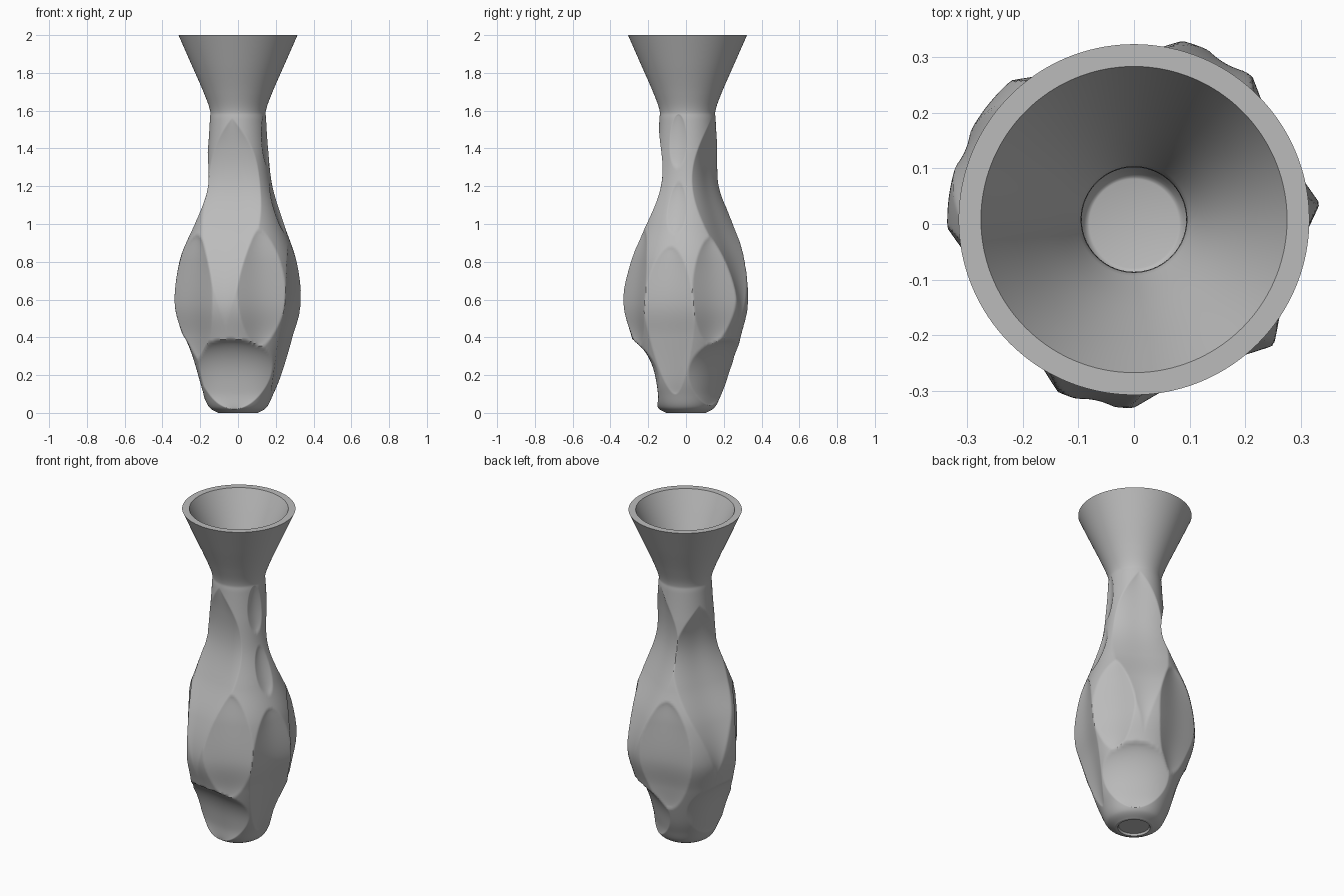
import bpy, bmesh, math

cube = bpy.data.objects.get("Cube")
if cube:
    bpy.data.objects.remove(cube, do_unlink=True)

SEGMENTS = 300
CENTRE_Y = 0.008

grey = bpy.data.materials.new("clay_grey")
grey.use_nodes = True
COLOUR = (0.5, 0.5, 0.5, 1)
grey.diffuse_color = COLOUR
grey.node_tree.nodes["Principled BSDF"].inputs["Base Color"].default_value = COLOUR


def smooth_path(points, steps):
    """Catmull-Rom curve through (radius, height) points."""
    pts = [points[0]] + points + [points[-1]]
    out = []
    for a, b, c, d in zip(pts, pts[1:], pts[2:], pts[3:]):
        for i in range(steps):
            t = i / steps
            out.append(tuple(
                0.5 * (2 * q + (r - p) * t + (2 * p - 5 * q + 4 * r - s) * t * t
                       + (3 * q - p - 3 * r + s) * t ** 3)
                for p, q, r, s in zip(a, b, c, d)))
    return out + [points[-1]]


def oval(s):
    return math.sqrt(max(0, 1 - (2 * s - 1) ** 2))


def leaf(s):
    """Narrow tail at the bottom, widest near the top."""
    return 0.87 * max(0, math.sin(math.pi * s ** 2.2)) ** 0.95 + 0.2 * math.sin(math.pi * s)


# Scoops: direction, half angle (degrees), bottom, top, depth factor, outline
scoops = [(d, 51, lo, hi, 0.36, leaf)
          for d, lo, hi in [(60, .42, 1.56), (157, .45, 1.47), (258, .43, 1.56)]]
scoops += [(53, 50, .04, .39, 0.24, oval), (172, 46, .08, .42, 0.11, oval),
           (262, 58, .02, .39, 0.29, oval)]
scoops += [(d, w, lo, hi, 0.37, oval)
           for d, w, lo, hi in [(28, 23, .36, .93), (103, 28, .27, .93), (214, 32, .28, .94),
                                (294, 25, .35, .97), (342, 25, .1, .88)]]
scoops += [(341, 18, 1.3, 1.58, 0.42, oval), (345, 14, .95, 1.22, 0.42, oval)]


def carve(radius, z, angle):
    """Radius left after the deepest scoop at this spot."""
    cut = 0
    for direction, half, low, high, factor, outline in scoops:
        if low < z < high:
            h = math.radians(half) * outline((z - low) / (high - low))
            gap = abs(math.remainder(angle - math.radians(direction), math.tau))
            if gap < h:
                cut = max(cut, factor * radius * h ** 1.3 * (1 - (gap / h) ** 2))
    return radius - cut


# Outer wall with a shallow recess under the foot, then flat rim, then hollow
foot = [(0.085, 0.012), (0.09, 0)]
body = smooth_path([(0.105, 0), (0.152, 0.03), (0.187, 0.1), (0.228, 0.2), (0.29, 0.4),
                    (0.335, 0.58), (0.31, 0.8), (0.243, 1.0), (0.182, 1.2), (0.159, 1.4),
                    (0.149, 1.55), (0.149, 1.605), (0.183, 1.7), (0.249, 1.85),
                    (0.315, 2.0)], 18)
inside = smooth_path([(0.275, 2.0), (0.215, 1.87), (0.145, 1.71), (0.095, 1.58)], 5)
inside += smooth_path([(0.095, 1.5), (0.1, 1.25), (0.16, 0.9), (0.2, 0.6), (0.14, 0.22),
                       (0.095, 0.08), (0.075, 0.06)], 5)
profile = foot + body + inside

bm = bmesh.new()
rings = []
for index, (radius, z) in enumerate(profile):
    outer = len(foot) <= index < len(foot) + len(body)
    ring = []
    for k in range(SEGMENTS):
        a = math.tau * k / SEGMENTS
        r = carve(radius, z, a) if outer else radius
        ring.append(bm.verts.new((r * math.cos(a), r * math.sin(a) + CENTRE_Y * min(1, z), z)))
    rings.append(ring)
for low, high in zip(rings, rings[1:]):
    for k in range(SEGMENTS):
        n = (k + 1) % SEGMENTS
        bm.faces.new((low[k], low[n], high[n], high[k]))
bm.faces.new(rings[0][::-1])
bm.faces.new(rings[-1])
bmesh.ops.recalc_face_normals(bm, faces=bm.faces)

mesh = bpy.data.meshes.new("vase")
bm.to_mesh(mesh)
bm.free()
mesh.materials.append(grey)
vase = bpy.data.objects.new("vase", mesh)
bpy.context.collection.objects.link(vase)
bpy.context.view_layer.objects.active = vase
vase.select_set(True)
bpy.ops.object.shade_smooth_by_angle(angle=math.radians(40))
